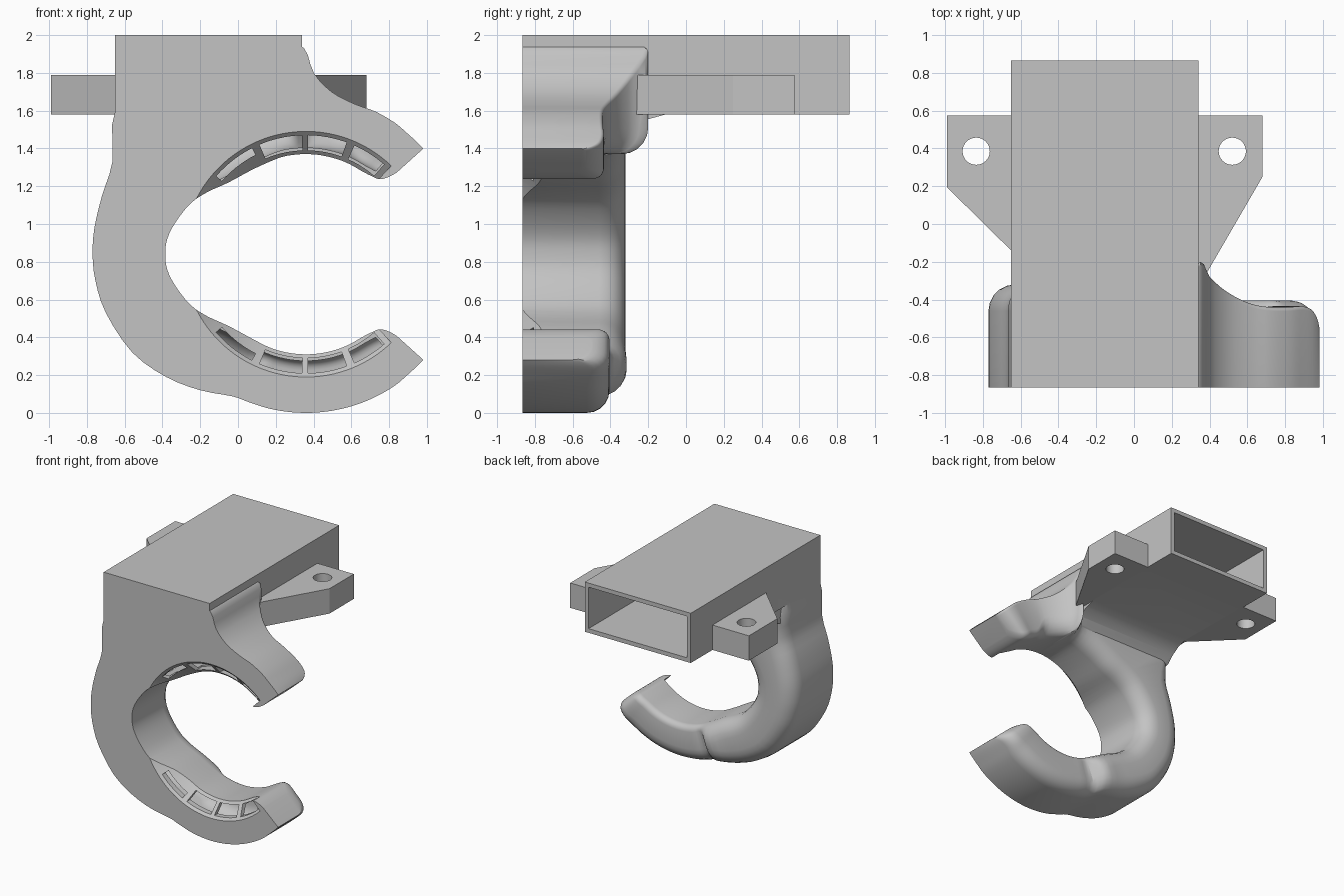
import bpy, bmesh
from math import radians, sin, cos, pi
from mathutils import Vector

old = bpy.data.objects.get("Cube")
if old:
    bpy.data.objects.remove(old)

FRONT, BACK, WALL = -0.865, 0.865, 0.035
CX, CZ = 0.36, 0.84          # centre of the nozzle ring


def loft(name, rings):
    """Closed solid through rings of equally many points."""
    bm = bmesh.new()
    rows = [[bm.verts.new(p) for p in ring] for ring in rings]
    n = len(rows[0])
    for a, b in zip(rows, rows[1:]):
        for i in range(n):
            j = (i + 1) % n
            bm.faces.new((a[i], a[j], b[j], b[i]))
    bm.faces.new(rows[0][::-1])
    bm.faces.new(rows[-1])
    bmesh.ops.recalc_face_normals(bm, faces=bm.faces)
    mesh = bpy.data.meshes.new(name)
    bm.to_mesh(mesh)
    bm.free()
    obj = bpy.data.objects.new(name, mesh)
    bpy.context.collection.objects.link(obj)
    return obj


def box(name, x0, x1, y0, y1, z0, z1):
    base = [(x0, y0), (x1, y0), (x1, y1), (x0, y1)]
    return plate(name, base, z0, z1)


def plate(name, outline, z0, z1):
    return loft(name, [[(x, y, z) for x, y in outline] for z in (z0, z1)])


def polar(a, r, side):
    return CX + r * cos(radians(a)), CZ + side * r * sin(radians(a))


def sector(name, section, a0, a1, side):
    """Sweep an (r, y) section round the nozzle ring."""
    steps = max(4, int((a1 - a0) / 3))
    rings = []
    for i in range(steps + 1):
        a = a0 + (a1 - a0) * i / steps
        ring = []
        for r, y in section:
            x, z = polar(a, r, side)
            ring.append((x, y, z))
        rings.append(ring)
    return loft(name, rings)


def combine(target, tool, operation):
    mod = target.modifiers.new("cut", 'BOOLEAN')
    mod.operation, mod.solver, mod.object = operation, 'EXACT', tool
    bpy.ops.object.select_all(action='DESELECT')
    bpy.context.view_layer.objects.active = target
    target.select_set(True)
    bpy.ops.object.modifier_apply(modifier=mod.name)
    bpy.data.objects.remove(tool)


def smooth_path(stations, steps=3):
    """Catmull-Rom refinement of the station list."""
    out = []
    last = len(stations) - 1
    for i in range(last):
        p0, p1, p2, p3 = (Vector(stations[min(max(k, 0), last)]) for k in range(i - 1, i + 3))
        for s in range(steps):
            t = s / steps
            out.append(p1 + 0.5 * t * (p2 - p0 + t * (2 * p0 - 5 * p1 + 4 * p2 - p3
                                                     + t * (3 * (p1 - p2) + p3 - p0))))
    out.append(Vector(stations[-1]))
    return out


def section(station, inset):
    """Cross-section with rounded back corners."""
    ix, iz, ox, oz, back, r_out, r_in = station
    inner, outer = Vector((ix, iz)), Vector((ox, oz))
    width = (outer - inner).length
    d = (outer - inner) / width
    back -= inset
    pts = [(width - inset, FRONT + inset)]
    for k in range(6):
        a = k / 5 * pi / 2
        pts.append((width - inset - r_out * (1 - cos(a)), back - r_out * (1 - sin(a))))
    for k in range(6):
        a = k / 5 * pi / 2
        pts.append((inset + r_in * (1 - sin(a)), back - r_in * (1 - cos(a))))
    pts.append((inset, FRONT + inset))
    return [(ix + d.x * t, y, iz + d.y * t) for t, y in pts]


def arm(a, r_in, r_out, back, c_out, c_in, side):
    return (*polar(a, r_in, side), *polar(a, r_out, side), back, c_out, c_in)


# Stations along the C: lower arm, bend, upper arm
TIP = [(42, 0.648, -0.5), (43, 0.6, -0.46), (45.5, 0.557, -0.42), (50, 0.54, -0.405)]
lower = [arm(a, r, 0.835, b, 0.1, 0.05, -1) for a, r, b in TIP]
lower += [arm(a, 0.53, 0.84, -0.405, 0.12, 0.05, -1) for a in range(56, 113, 8)]

INNER = [(0.08, 0.39), (-0.05, 0.46), (-0.16, 0.51), (-0.25, 0.57),
         (-0.33, 0.67), (-0.375, 0.76), (-0.385, 0.84)]
OUTER_LOW = [(-0.03, 0.088), (-0.2, 0.12), (-0.38, 0.19), (-0.56, 0.32),
             (-0.7, 0.53), (-0.755, 0.7), (-0.77, 0.84)]
OUTER_HIGH = [(-0.76, 0.98), (-0.72, 1.15), (-0.665, 1.33), (-0.645, 1.62),
              (-0.4, 1.85), (-0.15, 1.93)]
bend = [(*i, *o, -0.32, 0.14, 0.14) for i, o in zip(INNER, OUTER_LOW)]
bend += [(x, 2 * CZ - z, *o, -0.32, 0.14, 0.14)
         for (x, z), o in zip(INNER[-2::-1], OUTER_HIGH)]

NECK = [(105, 1.14, -0.32), (96, 1.13, -0.3), (90.5, 1.09, -0.2), (87.5, 0.96, -0.28),
        (81, 0.87, -0.36), (72, 0.836, -0.42)]
upper = [arm(a, 0.53, r, b, 0.02, 0.14, 1) for a, r, b in NECK]
upper += [arm(a, 0.53, 0.84, -0.44, 0.02, 0.06, 1) for a in (64, 56)]
upper += [arm(a, r, 0.835, b - 0.03, 0.02, 0.05, 1) for a, r, b in TIP[::-1]]

path = smooth_path(lower + bend + upper)
body = loft("fan_duct", [section(s, 0) for s in path])
trim = 3 * 3
cavity = loft("cavity", [section(s, WALL) for s in path[trim:-trim]])

# Intake box, throat fillet and mounting tabs
combine(body, box("intake", -0.65, 0.34, FRONT, BACK, 1.58, 2), 'UNION')
FILLET = [(-0.4, 1.6), (-0.4, 1.43), (-0.33, 1.45), (-0.27, 1.51),
          (-0.2, 1.555), (-0.1, 1.582), (-0.1, 1.6)]
combine(body, loft("fillet", [[(x, y, z) for y, z in FILLET] for x in (-0.63, 0.33)]), 'UNION')
TABS = [[(-0.64, 0.575), (-0.99, 0.575), (-0.99, 0.195), (-0.64, -0.15)],
        [(0.33, 0.575), (0.68, 0.575), (0.68, 0.25), (0.39, -0.25), (0.33, -0.35)]]
for outline, hole_x in zip(TABS, (-0.835, 0.52)):
    tab = plate("tab", outline, 1.58, 1.79)
    circle = [(hole_x + 0.072 * cos(k * pi / 16), 0.385 + 0.072 * sin(k * pi / 16))
              for k in range(32)]
    combine(tab, plate("hole", circle, 1.5, 1.9), 'DIFFERENCE')
    combine(body, tab, 'UNION')

# Hollow interior, keeping a wall behind the sloped lips
SLOPE = [(0.666, -0.88), (0.5, -0.721), (0.5, -0.88)]
for side in (-1, 1):
    shield = [(r, y + 0.045) for r, y in SLOPE]
    combine(cavity, sector("shield", shield, 38, 160, side), 'DIFFERENCE')
combine(body, cavity, 'DIFFERENCE')
combine(body, box("intake_cavity", -0.65 + WALL, 0.34 - WALL, FRONT + WALL, 0.9,
                  1.58 + WALL, 2 - WALL), 'DIFFERENCE')

# Sloped lips and outlet slots on both arms
SLOTS = [(49, 66, 0.55), (70, 89, 0.55), (92, 113, 0.55), (117, 139, 0.59)]
for side in (-1, 1):
    combine(body, sector("lip", SLOPE, 46, 156, side), 'DIFFERENCE')
    for a0, a1, r in SLOTS:
        slot = [(r, -0.9), (0.63, -0.9), (0.63, -0.69), (r, -0.69)]
        combine(body, sector("slot", slot, a0, a1, side), 'DIFFERENCE')

# Single grey plastic
grey = bpy.data.materials.new("grey_plastic")
grey.use_nodes = True
grey.diffuse_color = (0.55, 0.55, 0.55, 1)
grey.node_tree.nodes["Principled BSDF"].inputs["Base Color"].default_value = grey.diffuse_color
body.data.materials.clear()
body.data.materials.append(grey)
for face in body.data.polygons:
    face.material_index = 0
bpy.ops.object.select_all(action='DESELECT')
bpy.context.view_layer.objects.active = body
body.select_set(True)
bpy.ops.object.shade_smooth_by_angle(angle=radians(30))
